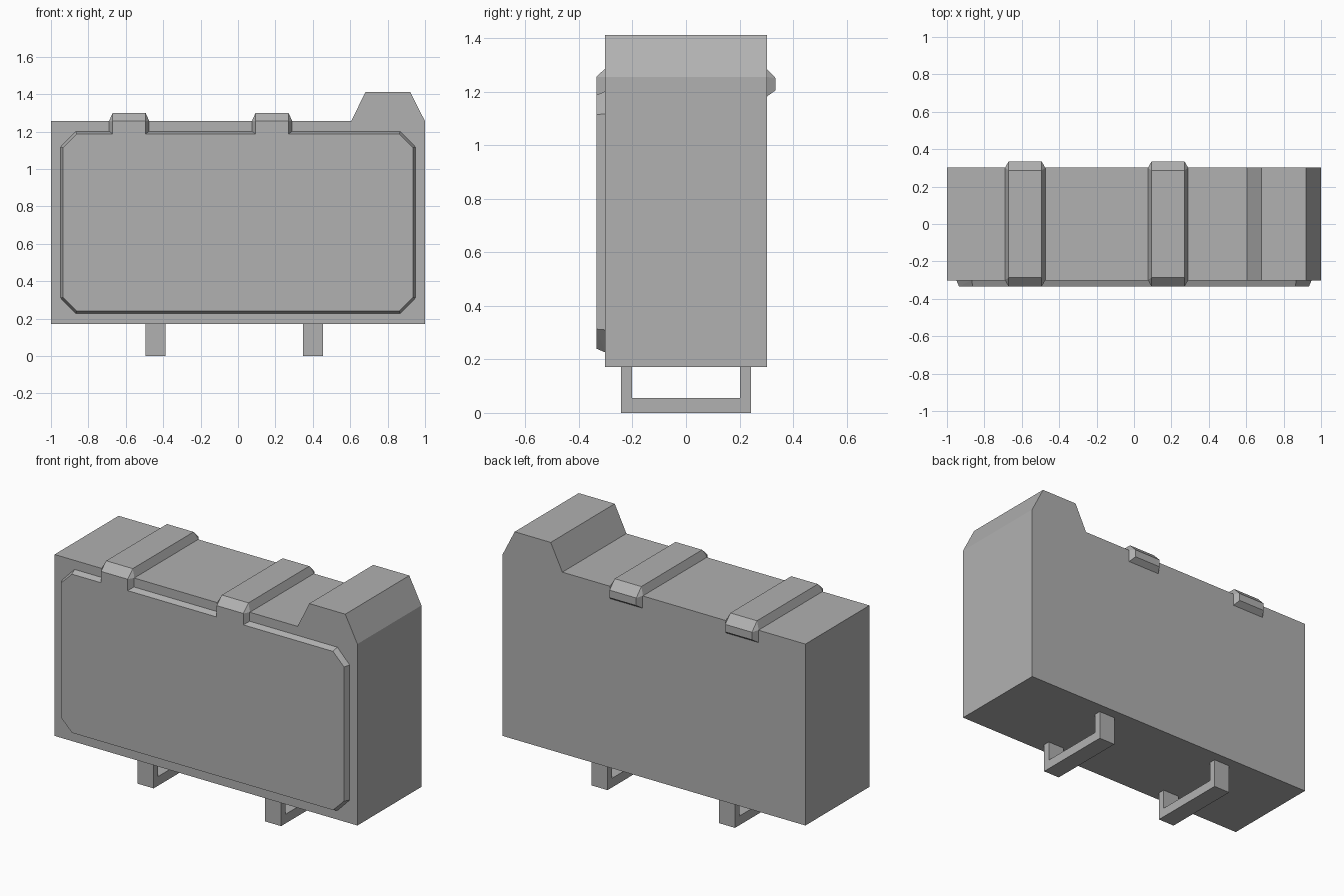
import bpy, bmesh
from mathutils import Vector

if "Cube" in bpy.data.objects:
    bpy.data.objects.remove(bpy.data.objects["Cube"])

# Dark grey finish shared by all parts
grey = bpy.data.materials.new("dark_grey")
grey.diffuse_color = (0.44, 0.44, 0.44, 1)
grey.use_nodes = True
grey.node_tree.nodes["Principled BSDF"].inputs["Base Color"].default_value = grey.diffuse_color


def finish(name, bm):
    bmesh.ops.recalc_face_normals(bm, faces=bm.faces)
    mesh = bpy.data.meshes.new(name)
    bm.to_mesh(mesh)
    bm.free()
    mesh.materials.append(grey)
    obj = bpy.data.objects.new(name, mesh)
    bpy.context.collection.objects.link(obj)
    return obj


def extrude_profile(name, points, offset):
    """Closed solid from a planar outline swept along offset."""
    bm = bmesh.new()
    face = bm.faces.new([bm.verts.new(p) for p in points])
    geom = bmesh.ops.extrude_face_region(bm, geom=[face], use_keep_orig=True)["geom"]
    verts = [v for v in geom if isinstance(v, bmesh.types.BMVert)]
    bmesh.ops.translate(bm, verts=verts, vec=Vector(offset))
    return finish(name, bm)


def hull(name, points):
    """Convex solid with flat faces merged."""
    bm = bmesh.new()
    for p in points:
        bm.verts.new(p)
    bmesh.ops.convex_hull(bm, input=bm.verts)
    bmesh.ops.dissolve_limit(bm, angle_limit=0.01, verts=bm.verts, edges=bm.edges)
    return finish(name, bm)


def octagon(hx, z0, z1, cx, cz, y):
    """Rectangle with cut corners in the front plane."""
    return [(s * x, y, z) for s in (-1, 1)
            for x, z in ((hx, z0 + cz), (hx, z1 - cz), (cx, z0), (cx, z1))]


# Main case with the raised block at its right end
case = [(-1, 0.172), (1, 0.172), (1, 1.255), (0.92, 1.412),
        (0.682, 1.412), (0.605, 1.255), (-1, 1.255)]
extrude_profile("case_body", [(x, -0.302, z) for x, z in case], (0, 0.604, 0))

# Raised front panel with sloped rim
hull("front_panel",
     octagon(0.95, 0.225, 1.202, 0.868, 0.085, -0.30)
     + octagon(0.935, 0.24, 1.187, 0.862, 0.073, -0.335))

# Bevelled straps folded over the top edges
outer = [(-0.335, 1.187), (-0.335, 1.255), (-0.287, 1.30),
         (0.287, 1.30), (0.335, 1.25), (0.335, 1.205)]
base = [(-0.30, 1.18), (-0.30, 1.255), (0.30, 1.255), (0.30, 1.18)]
for side, cx in (("left", -0.582), ("right", 0.182)):
    hull(f"{side}_strap",
         [(cx + s * w, y, z) for s in (-1, 1)
          for w, prof in ((0.088, outer), (0.108, base)) for y, z in prof])

# U-shaped feet
foot = [(-0.243, 0), (0.243, 0), (0.243, 0.172), (0.202, 0.172),
        (0.202, 0.055), (-0.202, 0.055), (-0.202, 0.172), (-0.243, 0.172)]
for side, x0 in (("left", -0.494), ("right", 0.348)):
    extrude_profile(f"{side}_foot", [(x0, y, z) for y, z in foot], (0.107, 0, 0))
